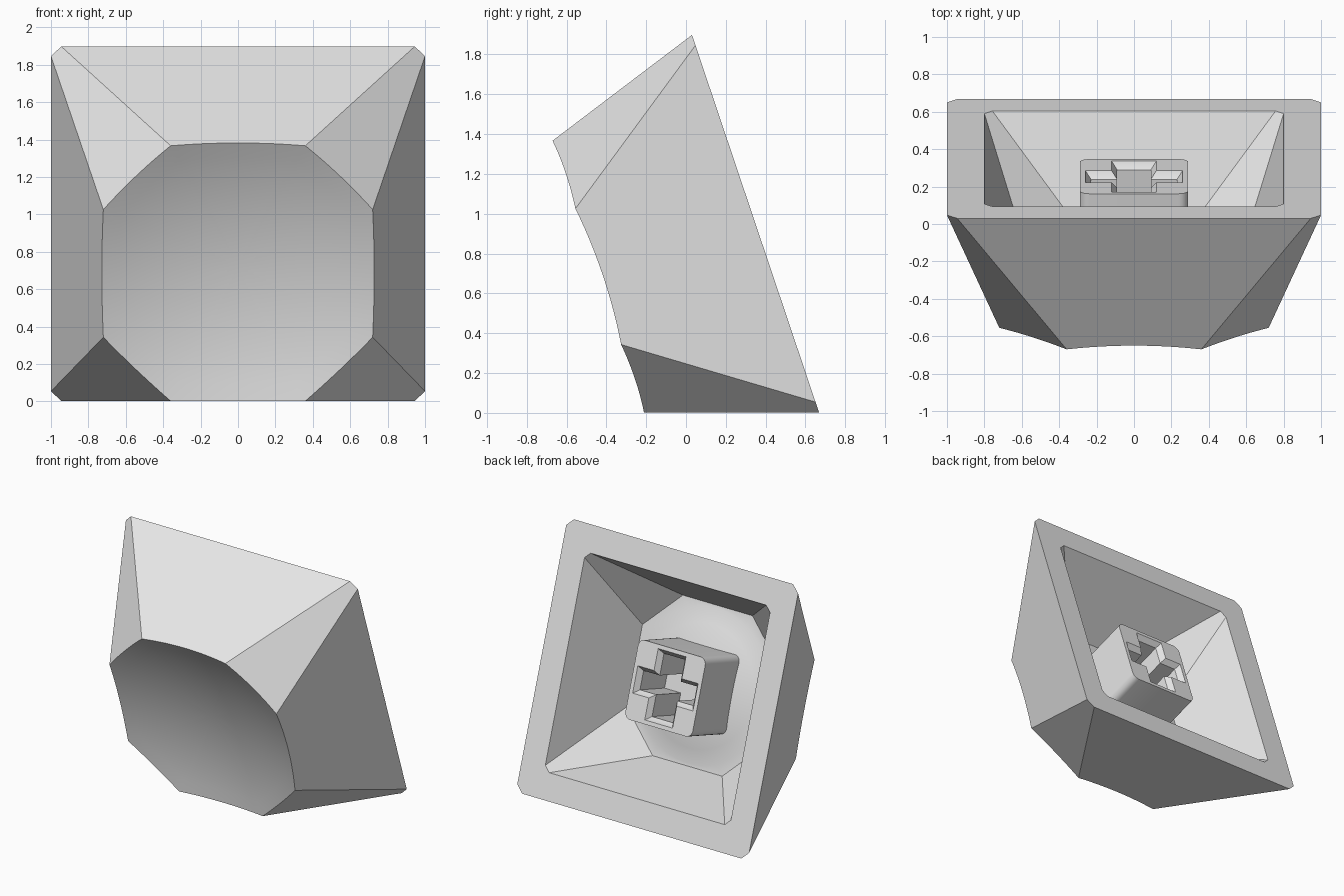
import bpy, bmesh, math
from mathutils import Matrix, Vector

if "Cube" in bpy.data.objects:
    bpy.data.objects.remove(bpy.data.objects["Cube"])

# Local frame: x across, y up the key, z from the open rim towards the dish.
TILT = Matrix.Translation((0, 0.349, 0.95)) @ Matrix.Rotation(math.radians(108.6), 4, 'X')
SEG = 12           # subdivisions per octagon edge
TOP = 0.833        # height of the dish corners
R = 2.6            # dish sphere radius
FLOOR = 0.583      # depth of the inner ceiling
DOME_R, DOME_SAG = 0.565, 0.08

grey = bpy.data.materials.new("light_grey")
grey.diffuse_color = (0.8, 0.8, 0.8, 1)
grey.use_nodes = True
grey.node_tree.nodes["Principled BSDF"].inputs["Base Color"].default_value = grey.diffuse_color


def octagon(a, b, z):
    pts = [(a, -b), (a, b), (b, a), (-b, a), (-a, b), (-a, -b), (-b, -a), (b, -a)]
    return [Vector((x, y, z)) for x, y in pts]


def finish(bm, name):
    bmesh.ops.recalc_face_normals(bm, faces=bm.faces[:])
    me = bpy.data.meshes.new(name)
    bm.to_mesh(me)
    bm.free()
    me.transform(TILT)
    me.materials.append(grey)
    ob = bpy.data.objects.new(name, me)
    bpy.context.collection.objects.link(ob)
    return ob


def smooth(ob, deg):
    bpy.ops.object.select_all(action='DESELECT')
    ob.select_set(True)
    bpy.context.view_layer.objects.active = ob
    bpy.ops.object.shade_smooth_by_angle(angle=math.radians(deg))


def ring(bm, pts):
    return [bm.verts.new(p) for p in pts]


def bridge(bm, a, b):
    n = len(a)
    for i in range(n):
        j = (i + 1) % n
        bm.faces.new((a[i], a[j], b[j], b[i]))


def cap(bm, loop, centre):
    c = bm.verts.new(centre)
    for i in range(len(loop)):
        bm.faces.new((loop[i], loop[(i + 1) % len(loop)], c))


def walls(bm, rim, edge):
    # one flat face per side, its far edge subdivided
    for i in range(8):
        j = (i + 1) % 8
        run = [edge[(i * SEG + k) % (8 * SEG)] for k in range(SEG + 1)]
        bm.faces.new([rim[j], rim[i]] + run)


def dish_z(x, y):
    corner2 = 0.72 ** 2 + 0.36 ** 2
    return TOP + math.sqrt(R * R - corner2) - math.sqrt(R * R - x * x - y * y)


def dish_edge(rim, top):
    # slide each point down its wall until it meets the dish sphere
    out = []
    for i in range(8):
        j = (i + 1) % 8
        for k in range(SEG):
            t, r = top[i].lerp(top[j], k / SEG), rim[i].lerp(rim[j], k / SEG)
            p = t.copy()
            for _ in range(8):
                p = t.lerp(r, (TOP - dish_z(p.x, p.y)) / TOP)
            out.append(p)
    return out


# Keycap shell
bm = bmesh.new()
rim_pts, top_pts = octagon(1, 0.945, 0), octagon(0.72, 0.36, TOP)
edge_pts = dish_edge(rim_pts, top_pts)
rim, edge = ring(bm, rim_pts), ring(bm, edge_pts)
walls(bm, rim, edge)

# Scooped dish
prev = edge
for k in (0.875, 0.75, 0.625, 0.5, 0.375, 0.25, 0.125):
    cur = ring(bm, [(p.x * k, p.y * k, dish_z(p.x * k, p.y * k)) for p in edge_pts])
    bridge(bm, prev, cur)
    prev = cur
cap(bm, prev, (0, 0, dish_z(0, 0)))

# Rim and inner walls
inner = ring(bm, octagon(0.8, 0.757, 0))
bridge(bm, rim, inner)
fl = octagon(0.585, 0.3, FLOOR)
fl_pts = [fl[i].lerp(fl[(i + 1) % 8], k / SEG) for i in range(8) for k in range(SEG)]
floor = ring(bm, fl_pts)
walls(bm, inner, floor)

# Underside of the dish, bulging into the cavity
prev = floor
for k in (1, 0.8, 0.6, 0.4, 0.2):
    z = FLOOR - DOME_SAG * (1 - k * k)
    cur = ring(bm, [Vector((p.x, p.y, 0)).normalized() * DOME_R * k + Vector((0, 0, z))
                    for p in fl_pts])
    bridge(bm, prev, cur)
    prev = cur
cap(bm, prev, (0, 0, FLOOR - DOME_SAG))
shell = finish(bm, "keycap_shell")
smooth(shell, 20)


# Stem: rounded square post
def rounded_square(h, r, z, n=5):
    pts = []
    for q in range(4):
        cx, cy = [(1, 1), (-1, 1), (-1, -1), (1, -1)][q]
        for i in range(n + 1):
            a = math.pi / 2 * (q + i / n)
            pts.append((cx * (h - r) + r * math.cos(a), cy * (h - r) + r * math.sin(a), z))
    return pts


bm = bmesh.new()
a, b = ring(bm, rounded_square(0.29, 0.05, 0.1)), ring(bm, rounded_square(0.29, 0.05, 0.58))
bridge(bm, a, b)
bm.faces.new(a)
bm.faces.new(b)
stem = finish(bm, "stem")


# Cross socket with a chamfered mouth
def cross(g, z):
    L, v, h = 0.23 + g, 0.09 + g, 0.07 + g
    q = [(L, -h), (L, h), (v, h), (v, L), (-v, L), (-v, h),
         (-L, h), (-L, -h), (-v, -h), (-v, -L), (v, -L), (v, -h)]
    return [(x, y, z) for x, y in q]


bm = bmesh.new()
loops = [ring(bm, cross(g, z)) for g, z in ((0.03, 0.05), (0.03, 0.1), (0, 0.14), (0, 0.46))]
for p, q in zip(loops, loops[1:]):
    bridge(bm, p, q)
bm.faces.new(loops[0])
bm.faces.new(loops[-1])
cutter = finish(bm, "socket_cutter")
cutter.hide_render = True

mod = stem.modifiers.new("socket", 'BOOLEAN')
mod.operation = 'DIFFERENCE'
mod.solver = 'EXACT'
mod.object = cutter
bpy.context.view_layer.objects.active = stem
bpy.ops.object.modifier_apply(modifier=mod.name)
bpy.data.objects.remove(cutter)
smooth(stem, 30)
